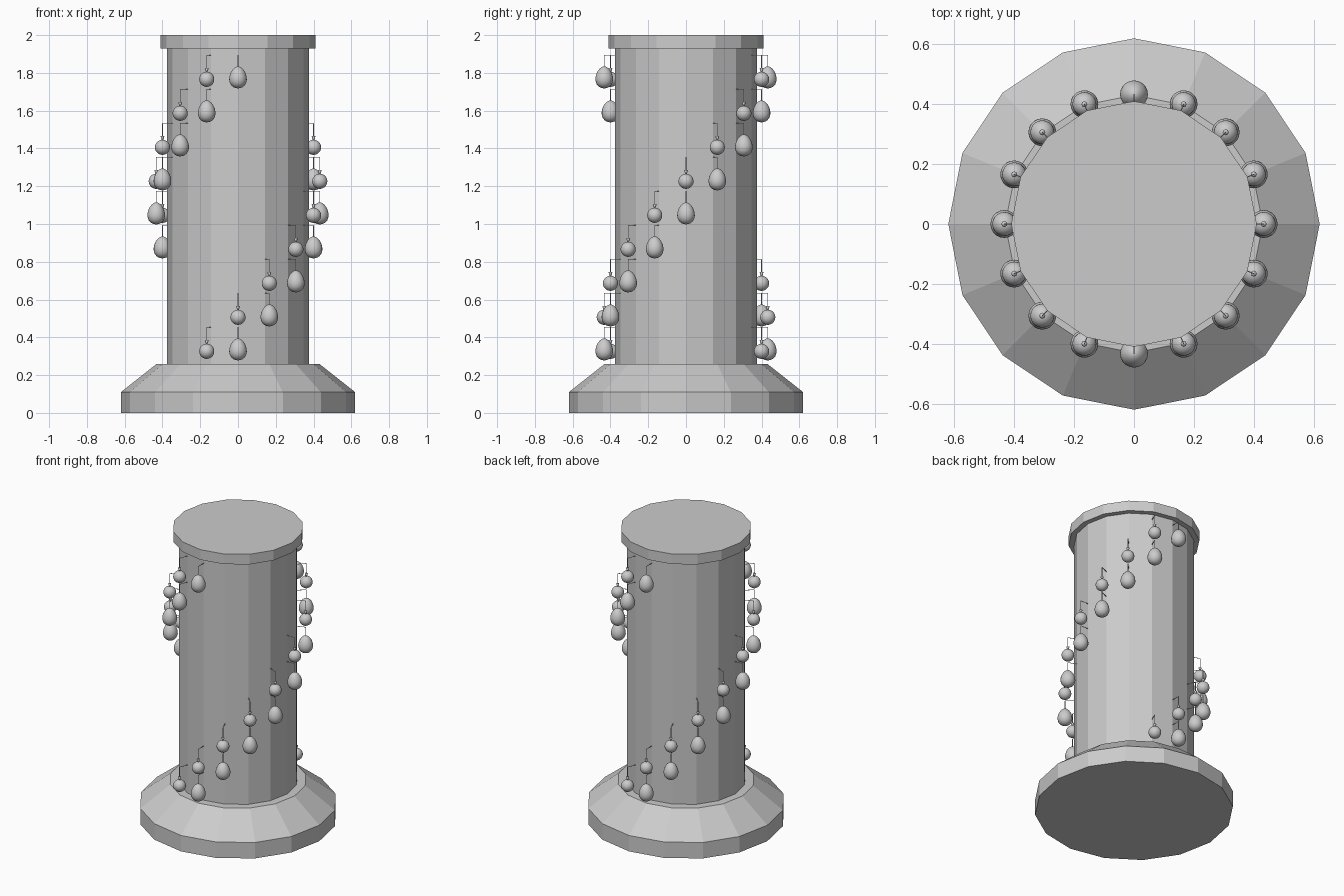
import bpy, bmesh
from math import radians, sin, cos, pi
from mathutils import Matrix, Vector

if "Cube" in bpy.data.objects:
    bpy.data.objects.remove(bpy.data.objects["Cube"])


def add_object(name, bm, smooth=False):
    bmesh.ops.recalc_face_normals(bm, faces=bm.faces)
    for f in bm.faces:
        f.smooth = smooth
    mesh = bpy.data.meshes.new(name)
    bm.to_mesh(mesh)
    bm.free()
    obj = bpy.data.objects.new(name, mesh)
    bpy.context.collection.objects.link(obj)
    return obj


def lathe(name, profile, sides=16):
    """Faceted solid from (radius, z) rings, closed at both ends."""
    bm = bmesh.new()
    rings = [[bm.verts.new((r * cos(2 * pi * i / sides), r * sin(2 * pi * i / sides), z))
              for i in range(sides)] for r, z in profile]
    for a, b in zip(rings, rings[1:]):
        for i in range(sides):
            j = (i + 1) % sides
            bm.faces.new((a[i], a[j], b[j], b[i]))
    bm.faces.new(rings[0])
    bm.faces.new(rings[-1])
    return add_object(name, bm)


def rod(bm, p, q, r=0.002):
    p, q = Vector(p), Vector(q)
    d = q - p
    m = Matrix.Translation((p + q) / 2) @ d.to_track_quat('Z', 'Y').to_matrix().to_4x4()
    bmesh.ops.create_cone(bm, cap_ends=True, segments=6, radius1=r, radius2=r,
                          depth=d.length, matrix=m)


def egg_mesh():
    # drop shape: rounder at the bottom, narrower at the top
    bm = bmesh.new()
    bmesh.ops.create_uvsphere(bm, u_segments=20, v_segments=14, radius=1)
    for v in bm.verts:
        k = 0.046 * (1 - 0.16 * v.co.z)
        v.co = Vector((v.co.x * k, v.co.y * k, v.co.z * 0.058))
    return bm


def ball_mesh():
    # round fruit with a small flared crown
    bm = bmesh.new()
    bmesh.ops.create_uvsphere(bm, u_segments=20, v_segments=14, radius=0.04)
    bmesh.ops.create_cone(bm, cap_ends=True, segments=8, radius1=0.004, radius2=0.010,
                          depth=0.022, matrix=Matrix.Translation((0, 0, 0.048)))
    return bm


HANG_R = 0.433


def hang(name, make, angle, level, drop):
    """Ornament hanging from a bent wire fixed to the shaft."""
    c, s = cos(angle), sin(angle)
    obj = add_object(name, make(), smooth=True)
    obj.location = (HANG_R * c, HANG_R * s, level - drop)
    bm = bmesh.new()
    top = (HANG_R * c, HANG_R * s, level)
    rod(bm, (0.37 * c, 0.37 * s, level), top)
    rod(bm, top, (HANG_R * c, HANG_R * s, level - drop + 0.03))
    add_object(name + "_wire", bm)


# column
lathe("base", [(0.62, 0), (0.62, 0.11), (0.43, 0.26)])
lathe("shaft", [(0.375, 0.25), (0.375, 1.94)])
lathe("cap", [(0.41, 1.93), (0.41, 2.0)])

# two opposite spirals of paired ornaments
for strand in range(2):
    for i in range(9):
        level = 0.453 + 0.18 * i
        a = radians(-90 + 180 * strand + 22.5 * i)
        hang(f"drop_{strand}_{i}", egg_mesh, a, level, 0.117)
        hang(f"fruit_{strand}_{i}", ball_mesh, a - radians(22.5), level, 0.127)
